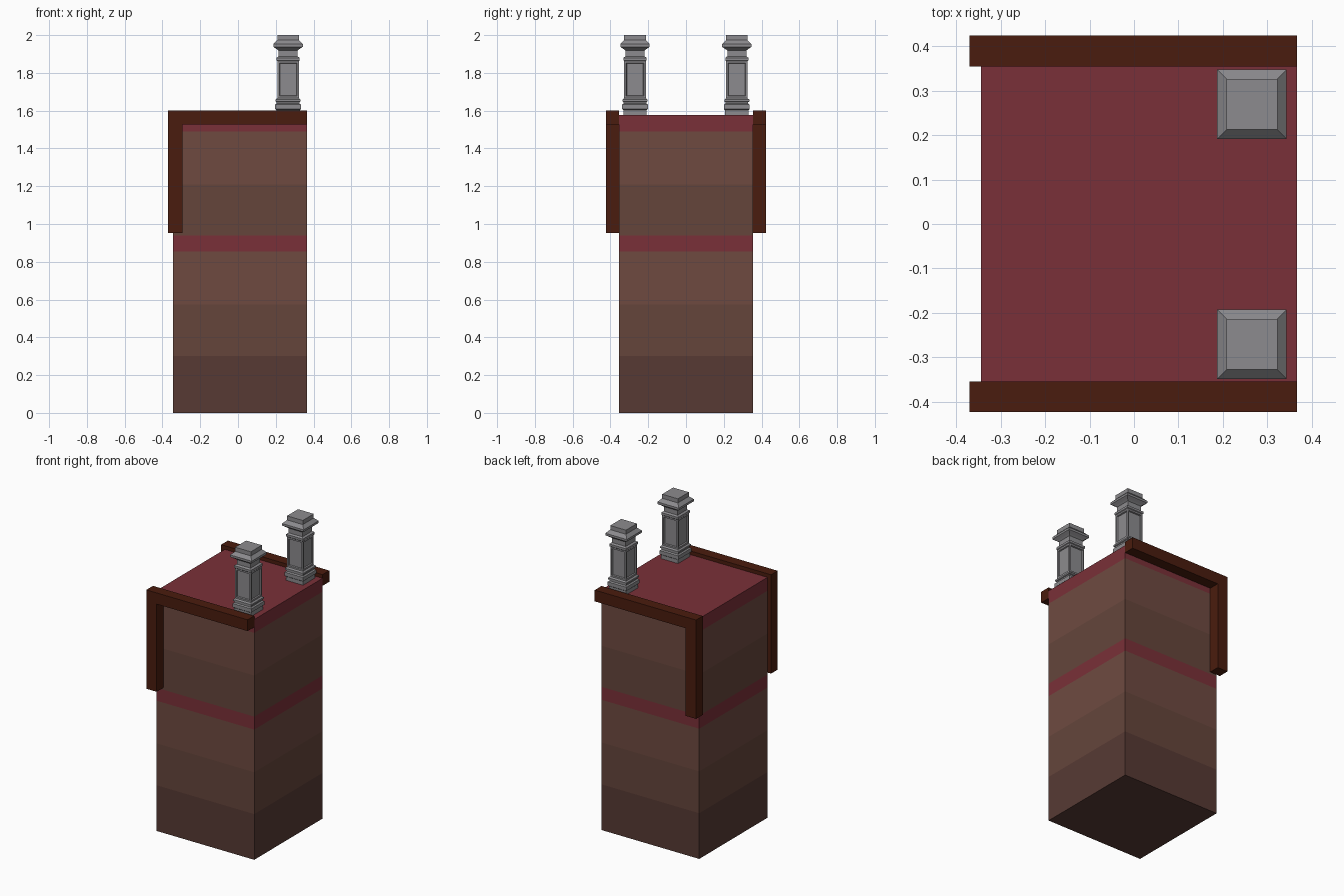
import bpy, bmesh

if "Cube" in bpy.data.objects:
    bpy.data.objects.remove(bpy.data.objects["Cube"])


def material(name, hex_rgb):
    rgb = [int(hex_rgb[i:i + 2], 16) / 255 for i in (0, 2, 4)]
    lin = [c / 12.92 if c < 0.04 else ((c + 0.055) / 1.055) ** 2.4 for c in rgb]
    m = bpy.data.materials.new(name)
    m.diffuse_color = (*lin, 1)
    m.use_nodes = True
    m.node_tree.nodes["Principled BSDF"].inputs["Base Color"].default_value = m.diffuse_color
    return m


def finish(name, bm, mats=()):
    bmesh.ops.recalc_face_normals(bm, faces=bm.faces[:])
    me = bpy.data.meshes.new(name)
    bm.to_mesh(me)
    bm.free()
    for m in mats:
        me.materials.append(m)
    ob = bpy.data.objects.new(name, me)
    bpy.context.collection.objects.link(ob)
    return ob


def square_tower(bm, rings, band_mats=None):
    """Stack rectangular rings (x0, x1, y0, y1, z); return side faces per band."""
    loops = [[bm.verts.new((x, y, z)) for x, y in ((a, c), (b, c), (b, d), (a, d))]
             for a, b, c, d, z in rings]
    bands = []
    for k, (lo, hi) in enumerate(zip(loops, loops[1:])):
        faces = [bm.faces.new((lo[i], lo[(i + 1) % 4], hi[(i + 1) % 4], hi[i])) for i in range(4)]
        bands.append(faces)
    caps = [bm.faces.new(loops[0][::-1]), bm.faces.new(loops[-1])]
    if band_mats:
        for faces, m in zip(bands, band_mats):
            for f in faces:
                f.material_index = m
        caps[0].material_index, caps[1].material_index = band_mats[0], band_mats[-1]
    return bands


dark = material("dark_brown", "573a34")
mid = material("mid_brown", "65453b")
light = material("light_brown", "6e4a40")
red = material("red_trim", "7a3038")
wood = material("beam_wood", "4a1c0e")
stone = material("stone", "8c8b8e")

# Banded tower body with red floor band and red roof
bm = bmesh.new()
levels = (0, 0.30, 0.575, 0.855, 0.94, 1.21, 1.49, 1.578)
square_tower(bm, [(-0.344, 0.366, -0.354, 0.354, z) for z in levels], (0, 1, 2, 3, 1, 2, 3))
finish("tower_body", bm, (dark, mid, light, red))

# L-shaped timber beams on front and back
outline = [(-0.37, 0.953), (-0.295, 0.953), (-0.295, 1.528),
           (0.366, 1.528), (0.366, 1.602), (-0.37, 1.602)]
for name, y0, y1 in (("front_beam", -0.423, -0.354), ("back_beam", 0.354, 0.424)):
    bm = bmesh.new()
    face = bm.faces.new([bm.verts.new((x, y0, z)) for x, z in outline])
    ext = bmesh.ops.extrude_face_region(bm, geom=[face])["geom"]
    bmesh.ops.translate(bm, vec=(0, y1 - y0, 0),
                        verts=[v for v in ext if isinstance(v, bmesh.types.BMVert)])
    finish(name, bm, (wood,))

# Square stone chimneys: (half width, height) profile, with recessed shaft panels
profile = [(0.062, 1.575), (0.062, 1.603), (0.068, 1.608), (0.068, 1.632), (0.060, 1.638),
           (0.060, 1.645), (0.066, 1.648), (0.066, 1.658), (0.057, 1.666), (0.057, 1.862),
           (0.061, 1.866), (0.061, 1.880), (0.050, 1.888), (0.050, 1.918), (0.060, 1.926),
           (0.078, 1.938), (0.078, 1.952), (0.057, 1.973), (0.057, 2.0)]
SHAFT = 8
for name, cy in (("front_chimney", -0.27), ("back_chimney", 0.269)):
    bm = bmesh.new()
    cx = 0.265
    bands = square_tower(bm, [(cx - r, cx + r, cy - r, cy + r, z) for r, z in profile])
    bm.normal_update()
    bmesh.ops.inset_individual(bm, faces=bands[SHAFT], thickness=0.015)
    bmesh.ops.inset_individual(bm, faces=bands[SHAFT], thickness=0.004, depth=-0.008)
    finish(name, bm, (stone,))
